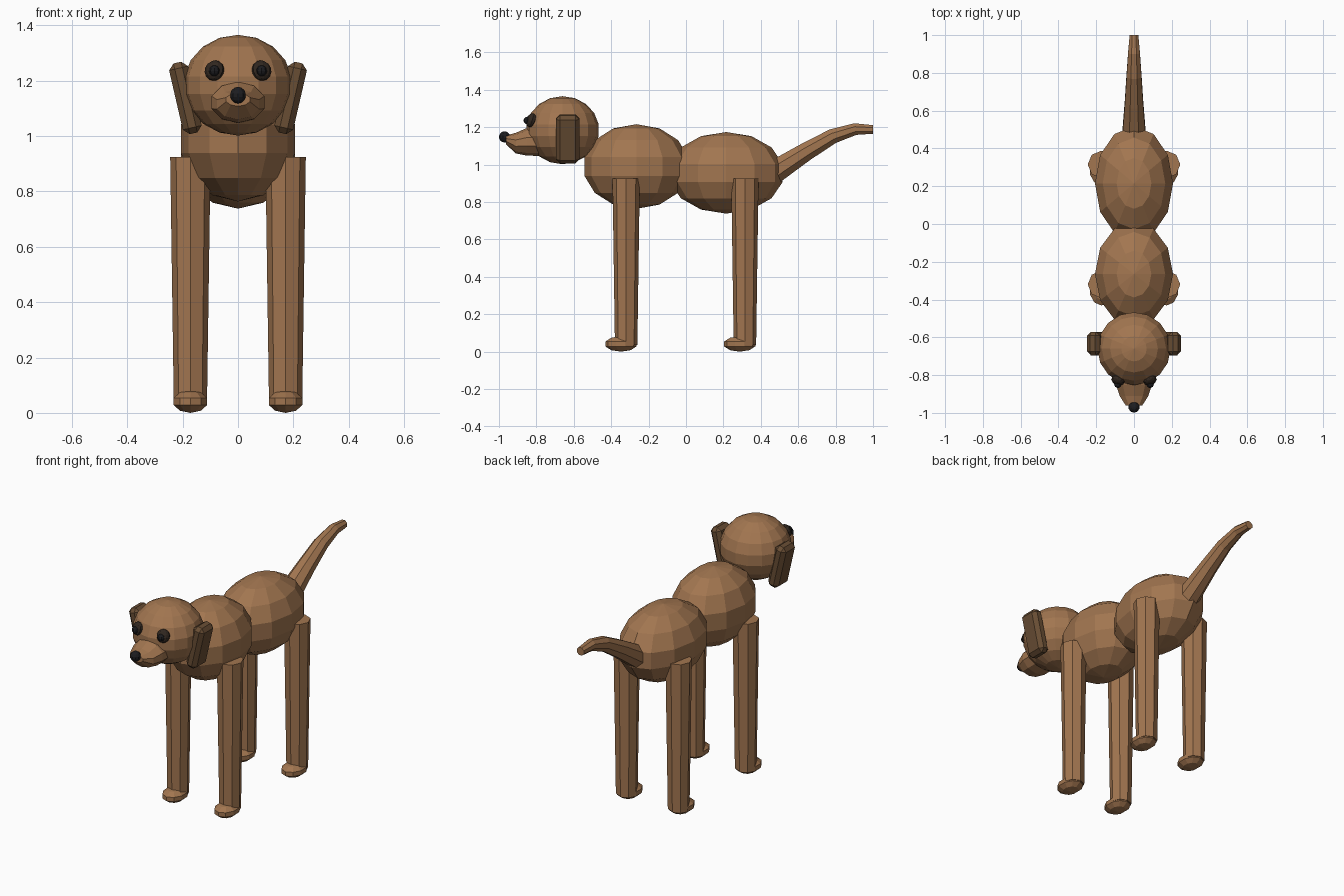
import bpy, bmesh, math
from mathutils import Vector, Matrix, Euler

cube = bpy.data.objects.get("Cube")
if cube:
    bpy.data.objects.remove(cube, do_unlink=True)


def material(name, colour):
    mat = bpy.data.materials.new(name)
    mat.use_nodes = True
    rgba = (*colour, 1)
    mat.diffuse_color = rgba
    mat.node_tree.nodes["Principled BSDF"].inputs["Base Color"].default_value = rgba
    return mat


FUR = material("tan fur", (0.36, 0.18, 0.08))
EAR = material("dark brown ear", (0.14, 0.075, 0.034))
IRIS = material("dark brown eye", (0.03, 0.02, 0.014))
BLACK = material("black", (0.012, 0.012, 0.014))


def finish(bm, name, mat):
    bmesh.ops.recalc_face_normals(bm, faces=bm.faces[:])
    mesh = bpy.data.meshes.new(name)
    bm.to_mesh(mesh)
    bm.free()
    mesh.materials.append(mat)
    obj = bpy.data.objects.new(name, mesh)
    bpy.context.collection.objects.link(obj)
    return obj


def ball(name, centre, radii, mat, segments=12, rings=7, turn=(0, 0, 0)):
    bm = bmesh.new()
    bmesh.ops.create_uvsphere(bm, u_segments=segments, v_segments=rings, radius=1)
    place = Matrix.LocRotScale(Vector(centre), Euler(turn), Vector(radii))
    bmesh.ops.transform(bm, matrix=place, verts=bm.verts[:])
    return finish(bm, name, mat)


def loft(name, sections, mat, sides=8, offset=0.0):
    """Skin rings given as (centre, first axis, second axis)."""
    bm = bmesh.new()
    rings = []
    for centre, a, b in sections:
        angles = [offset + math.tau * i / sides for i in range(sides)]
        rings.append([bm.verts.new(Vector(centre) + Vector(a) * math.cos(t) + Vector(b) * math.sin(t))
                      for t in angles])
    for low, high in zip(rings, rings[1:]):
        for i in range(sides):
            j = (i + 1) % sides
            bm.faces.new((low[i], low[j], high[j], high[i]))
    bm.faces.new(rings[0])
    bm.faces.new(rings[-1])
    return finish(bm, name, mat)


# Body and head
ball("chest", (0, -0.265, 0.99), (0.212, 0.285, 0.226), FUR)
ball("hips", (0, 0.215, 0.956), (0.212, 0.31, 0.218), FUR)
ball("head", (0, -0.66, 1.184), (0.197, 0.196, 0.182), FUR, 16, 9)

# Muzzle tapering to the nose
muzzle = [(-0.74, 1.122, 0.1, 0.076), (-0.85, 1.122, 0.1, 0.074),
          (-0.91, 1.115, 0.08, 0.055), (-0.962, 1.132, 0.045, 0.024)]
loft("muzzle", [((0, y, z), (rx, 0, 0), (0, 0, rz)) for y, z, rx, rz in muzzle],
     FUR, 10, math.pi / 10)
ball("nose", (0, -0.97, 1.148), (0.03, 0.03, 0.03), BLACK, 10, 7)

# Tail sweeping up, then levelling off
tail = [(0.44, 0.94, 0.07, 36), (0.64, 1.068, 0.053, 34), (0.785, 1.152, 0.043, 26),
        (0.905, 1.19, 0.034, 10), (1.0, 1.188, 0.025, 0)]
loft("tail", [((0, y, z), (r, 0, 0),
               (0, -r * math.sin(math.radians(t)), r * math.cos(math.radians(t))))
              for y, z, r, t in tail], FUR, 8, math.pi / 8)

for side, label in ((1, "left"), (-1, "right")):
    # Legs and paws
    for y, end in ((-0.32, "front"), (0.315, "back")):
        x = 0.172 * side
        loft(f"{end}_{label}_leg",
             [((x, y, z), (r, 0, 0), (0, r, 0)) for z, r in ((0.035, 0.06), (0.925, 0.073))], FUR)
        ball(f"{end}_{label}_paw", (x, y - 0.028, 0.041), (0.067, 0.088, 0.041), FUR, 10, 5)

    # Hanging ear: chamfered slab leaning out at the top
    bm = bmesh.new()
    bmesh.ops.create_cube(bm, size=1)
    bmesh.ops.scale(bm, vec=(0.07, 0.125, 0.262), verts=bm.verts[:])
    bmesh.ops.bevel(bm, geom=bm.edges[:], offset=0.021, segments=1, affect="EDGES")
    ear = finish(bm, f"{label}_ear", EAR)
    ear.location = (0.19 * side, -0.633, 1.138)
    ear.rotation_euler = (0, math.radians(13) * side, 0)

    # Eye and its protruding pupil
    ball(f"{label}_eye", (0.085 * side, -0.828, 1.237), (0.037, 0.025, 0.038), IRIS, 10, 7,
         (math.radians(-20), 0, math.radians(22) * side))
    ball(f"{label}_pupil", (0.085 * side, -0.849, 1.236), (0.02, 0.02, 0.02), BLACK, 8, 6)
